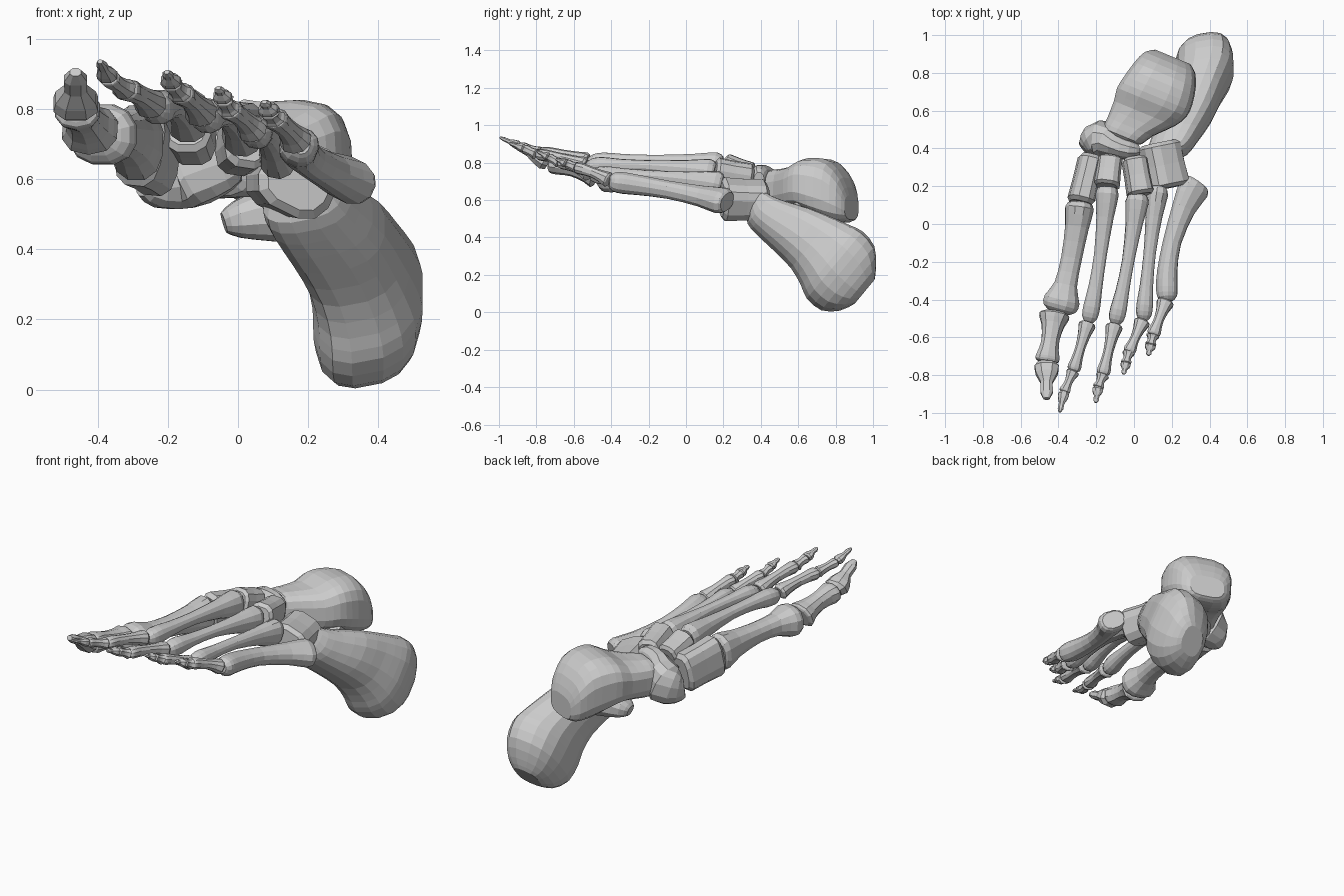
import bpy, bmesh, math
from mathutils import Vector

UP = Vector((0, 0, 1))


def spline(p0, p1, p2, p3, t):
    return [0.5 * (2 * b + (c - a) * t + (2 * a - 5 * b + 4 * c - d) * t * t
                   + (3 * b - a - 3 * c + d) * t ** 3)
            for a, b, c, d in zip(p0, p1, p2, p3)]


def loft(name, rings, roll=0.0, sides=12, power=2.4, steps=2, shear=0.0, axis=None):
    """Skin superellipse rings (x, y, z, half width, half height) along a path.
    With an axis given, all rings are parallel slices across it."""
    n = len(rings)
    fine = []
    for i in range(n - 1):
        q = [rings[max(i - 1, 0)], rings[i], rings[i + 1], rings[min(i + 2, n - 1)]]
        fine += [spline(*q, s / steps) for s in range(steps)]
    fine.append(list(rings[-1]))
    bm = bmesh.new()
    loops = []
    for i, r in enumerate(fine):
        a = Vector(fine[max(i - 1, 0)][:3])
        b = Vector(fine[min(i + 1, len(fine) - 1)][:3])
        t = Vector(axis).normalized() if axis else (b - a).normalized()
        u = UP.cross(t).normalized()
        v = t.cross(u)
        u, v = u * math.cos(roll) + v * math.sin(roll), v * math.cos(roll) - u * math.sin(roll)
        u = u + v * shear
        loop = []
        for k in range(sides):
            ang = 2 * math.pi * (k + 0.5) / sides
            c, s = math.cos(ang), math.sin(ang)
            cx = math.copysign(abs(c) ** (2 / power), c)
            sy = math.copysign(abs(s) ** (2 / power), s)
            loop.append(bm.verts.new(Vector(r[:3]) + u * cx * r[3] + v * sy * r[4]))
        loops.append(loop)
    for A, B in zip(loops, loops[1:]):
        for k in range(sides):
            j = (k + 1) % sides
            bm.faces.new((A[k], A[j], B[j], B[k]))
    bm.faces.new(loops[0][::-1])
    bm.faces.new(loops[-1])
    bmesh.ops.recalc_face_normals(bm, faces=bm.faces)
    me = bpy.data.meshes.new(name)
    bm.to_mesh(me)
    bm.free()
    ob = bpy.data.objects.new(name, me)
    bpy.context.collection.objects.link(ob)
    return ob


def long_bone(name, base, head, wb, hb, shaft, wh, hh, bow=(0, 0, 0), roll=0.0, sides=12):
    """Flared base, thin shaft, rounded head."""
    base, head, bow = Vector(base), Vector(head), Vector(bow)
    prof = [(0.0, wb * .75, hb * .75), (0.05, wb, hb),
            (0.22, (wb + shaft) * .48, (hb + shaft) * .48), (0.5, shaft, shaft),
            (0.74, shaft * 1.1, shaft * 1.1), (0.88, wh, hh),
            (0.96, wh * .92, hh * .88), (1.0, wh * .5, hh * .5)]
    rings = [(*(base.lerp(head, t) + bow * 4 * t * (1 - t)), w, h) for t, w, h in prof]
    return loft(name, rings, roll, sides, 2.3)


# Heel bone with its inner shelf
loft("heel_bone", [(.375, .955, .11, .07, .08), (.375, .92, .125, .115, .145),
                   (.37, .865, .182, .15, .215), (.37, .795, .253, .158, .225),
                   (.36, .747, .304, .15, .20), (.33, .673, .371, .14, .168),
                   (.28, .564, .443, .14, .14), (.22, .456, .503, .13, .11),
                   (.185, .39, .55, .115, .09), (.17, .368, .60, .085, .06)],
     sides=16, power=2.6, shear=.25, axis=(0, -.77, .64))
loft("heel_shelf", [(.26, .62, .50, .10, .09), (.10, .60, .50, .09, .08),
                    (.0, .585, .485, .07, .055), (-.04, .58, .475, .035, .03)])

# Ankle bone: body, neck and head
loft("ankle_bone", [(.205, .885, .56, .10, .065), (.19, .855, .60, .145, .12),
                    (.165, .79, .645, .175, .16), (.13, .71, .67, .195, .155),
                    (.095, .645, .68, .20, .135), (.055, .585, .665, .175, .115),
                    (-.02, .515, .655, .13, .11), (-.06, .465, .655, .11, .105),
                    (-.07, .445, .655, .07, .07)],
     roll=.05, sides=16, power=3, axis=(-.38, -.92, 0))

# Boat-shaped bone in front of the ankle
loft("boat_bone", [(-.27, .40, .60, .035, .05), (-.24, .42, .60, .07, .085),
                   (-.175, .45, .625, .10, .12), (-.09, .41, .665, .065, .125),
                   (-.01, .39, .69, .052, .10), (.025, .39, .69, .03, .06)])

# Midfoot blocks: name, back centre, front centre, half width, half height, roll
for name, p, q, w, h, roll in [
        ("outer_block", (.13, .43, .60), (.18, .19, .605), .115, .11, -.45),
        ("outer_wedge", (0, .35, .70), (.035, .15, .73), .07, .10, -.15),
        ("middle_wedge", (-.125, .35, .715), (-.145, .195, .765), .07, .09, 0),
        ("inner_wedge", (-.225, .36, .66), (-.285, .11, .70), .07, .12, -.1)]:
    p, q = Vector(p), Vector(q)
    loft(name, [(*p.lerp(q, t), w * s, h * s) for t, s in
                ((0, .75), (.08, .95), (.5, .95), (.92, 1), (1, .8))], roll, 12, 2.9, 1)

# Five long midfoot bones, inner to outer
for i, args in enumerate([
        ((-.285, .11, .70), (-.40, -.47, .725), .078, .11, .057, .098, .088, (.012, 0, .012)),
        ((-.14, .19, .775), (-.24, -.52, .80), .063, .078, .035, .046, .050, (.012, 0, .02)),
        ((.02, .15, .735), (-.10, -.53, .775), .062, .080, .033, .044, .050, (.01, 0, .025)),
        ((.125, .19, .67), (.05, -.51, .73), .058, .080, .032, .043, .048, (-.005, 0, .025)),
        ((.335, .22, .59), (.178, -.41, .70), .085, .065, .048, .056, .057, (-.055, 0, .01))]):
    long_bone(f"midfoot_long_bone_{i + 1}", *args, roll=(0, 0, -.1, -.2, -.4)[i])

# Toe joints, base to tip, and the half width at the base
toes = [
    ([(-.42, -.475, .735), (-.462, -.735, .80), (-.463, -.925, .905)], .083),
    ([(-.245, -.525, .81), (-.322, -.78, .855), (-.37, -.89, .89), (-.393, -.995, .935)], .047),
    ([(-.103, -.535, .785), (-.165, -.80, .845), (-.19, -.865, .875), (-.203, -.945, .905)], .047),
    ([(.045, -.515, .735), (-.028, -.68, .80), (-.042, -.735, .83), (-.056, -.795, .86)], .044),
    ([(.168, -.41, .705), (.10, -.59, .775), (.088, -.64, .795), (.075, -.695, .82)], .047)]
for i, (joints, w) in enumerate(toes):
    long_bone(f"toe_{i + 1}_first_bone", joints[0], joints[1],
              w, w * .9, w * .6, w * .8, w * .68, (0, 0, .008), sides=10)
    w *= .82
    if len(joints) == 4:
        long_bone(f"toe_{i + 1}_middle_bone", joints[1], joints[2],
                  w * .95, w * .8, w * .6, w * .8, w * .65, sides=8)
        w *= .8
    # Tip bone: broad base, narrow waist, small tuft
    a, b = Vector(joints[-2]), Vector(joints[-1])
    loft(f"toe_{i + 1}_tip_bone",
         [(*a.lerp(b, t), w * s, w * h) for t, s, h in
          ((0, .7, .6), (.12, 1, .8), (.3, .9, .68), (.55, .5, .4),
           (.82, .52, .36), (1, .25, .2))], sides=8, steps=1)
